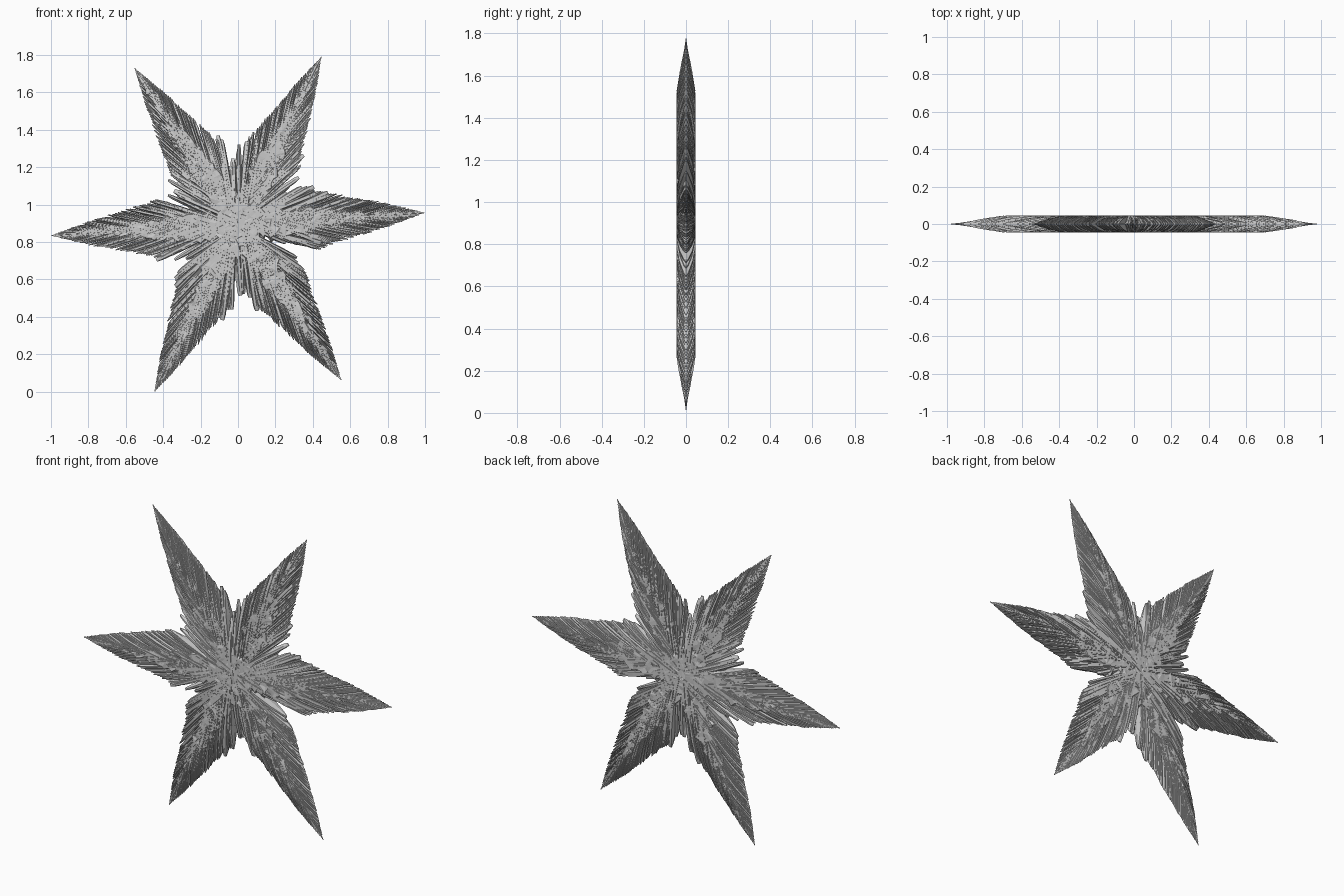
import bpy, bmesh, math, random
from mathutils import Matrix, Vector

random.seed(11)
if "Cube" in bpy.data.objects:
    bpy.data.objects.remove(bpy.data.objects["Cube"])

THICK = 0.045
CENTRE = Vector((0, 0, 0.895))
TILT = math.radians(3.5)
WIDTH = [(0.1, 0.05), (0.22, 0.09), (0.3, 0.165), (0.4, 0.17), (0.5, 0.14),
         (0.6, 0.115), (0.8, 0.065), (0.92, 0.027), (1.0, 0.0)]
CORE = [(0, 0.07), (0.15, 0.075), (0.3, 0.07), (0.45, 0.05), (0.6, 0.028), (0.75, 0.004)]


def sample(table, x):
    """Linear interpolation in a table of pairs."""
    for (a, p), (b, q) in zip(table, table[1:]):
        if x <= b:
            return p + (q - p) * max(0, (x - a) / (b - a))
    return table[-1][1]


def thickness(r):
    return THICK * max(0.0, min(1.0, (1 - r) / 0.3))


def loft(bm, rings):
    """Skin a list of closed rings and cap both ends."""
    loops = [[bm.verts.new(p) for p in ring] for ring in rings]
    n = len(loops[0])
    for a, b in zip(loops, loops[1:]):
        for i in range(n):
            j = (i + 1) % n
            bm.faces.new((a[i], a[j], b[j], b[i]))
    bm.faces.new(loops[0][::-1])
    bm.faces.new(loops[-1])


def finish(bm, name, angle):
    bmesh.ops.triangulate(bm, faces=bm.faces[:])
    bmesh.ops.recalc_face_normals(bm, faces=bm.faces[:])
    mesh = bpy.data.meshes.new(name)
    bm.to_mesh(mesh)
    bm.free()
    ob = bpy.data.objects.new(name, mesh)
    bpy.context.collection.objects.link(ob)
    ob.matrix_world = Matrix.Translation(CENTRE) @ Matrix.Rotation(-angle, 4, 'Y')
    return ob


def blade(bm, tip_r, tip_w, side, spread, half):
    """Bevelled ice blade from the arm axis out to its tip."""
    tip = Vector((tip_r, 0, side * tip_w))
    root = Vector((max(0.03, tip_r - tip_w / math.tan(spread)), 0, 0))
    if tip_w < 0.02:
        root.x = tip_r - 0.25
    along = tip - root
    across = Vector((-along.z, 0, along.x)).normalized()
    blunt = 0.55 if tip_r < 0.5 else 0.3
    top = random.uniform(0.8, 1.0)
    rings = []
    for u, w, h in ((0, 0.7, 1), (0.4, 0.9, 1), (0.7, 1, 0.72),
                    (0.93, 0.85, 0.28), (1, blunt, 0.06)):
        p = root + along * u
        y = thickness(p.x) * h * top + 0.0004
        lean = half * 0.25 * side
        section = ((-w, 0), (-w * 0.4, y), (w * 0.4, y), (w, 0), (w * 0.4, -y), (-w * 0.4, -y))
        rings.append([p + across * (v * half + (lean if d else 0)) + Vector((0, d, 0))
                      for v, d in section])
    loft(bm, rings)


def feathered_blades(name, angle):
    bm = bmesh.new()
    for side in (-1, 1):
        # Broad, loosely spaced blades around the base
        r = 0.22
        while r < 0.5:
            w = sample(WIDTH, r) * random.uniform(0.72, 1.12)
            blade(bm, r, w, side, math.radians(36 - 28 * r + random.uniform(-3, 3)),
                  random.uniform(0.012, 0.02))
            r += random.uniform(0.022, 0.04)
        # Fine needles closing towards the point, in two layers
        for layer in (1, 0.55):
            r = 0.42
            while r < 0.985:
                w = sample(WIDTH, r) * layer * random.uniform(0.9, 1.0)
                blade(bm, r, w, side, math.radians(26 - 17 * r),
                      0.004 + 0.008 * (1 - r))
                r += random.uniform(0.011, 0.017)
    blade(bm, 1.0, 0, 1, 0.2, 0.006)
    return finish(bm, name, angle)


def faceted_core(name, angle):
    """Chipped, flat-topped rib down the middle of an arm."""
    bm = bmesh.new()
    rings = []
    steps = 30
    for k in range(steps + 1):
        x = 0.75 * k / steps
        w = sample(CORE, x)
        ragged = [w * random.uniform(0.65, 1.3) for _ in range(2)]
        ring = []
        for face in (1, -1):
            for v in (-1.15, -0.9, -0.35, 0.3, 0.9, 1.15):
                v *= face
                rim = abs(v) > 1
                y = thickness(x) * (0.25 if rim else random.uniform(0.8, 1.0))
                z = v * ragged[v > 0] + (0 if rim else random.uniform(-0.1, 0.1) * w)
                ring.append(Vector((x + random.uniform(-0.008, 0.008), face * y, z)))
        rings.append(ring)
    loft(bm, rings)
    return finish(bm, name, angle)


# Six arms, each a rib with feathered blades
for i in range(6):
    turn = TILT + i * math.pi / 3
    feathered_blades(f"arm_blades_{i + 1}", turn)
    faceted_core(f"arm_rib_{i + 1}", turn)

# Chipped hub where the arms meet
bm = bmesh.new()
bmesh.ops.create_icosphere(bm, subdivisions=3, radius=0.13)
for v in bm.verts:
    limit = THICK * random.uniform(0.88, 1.0)
    v.co.y = max(-limit, min(limit, v.co.y))
finish(bm, "hub", TILT)
